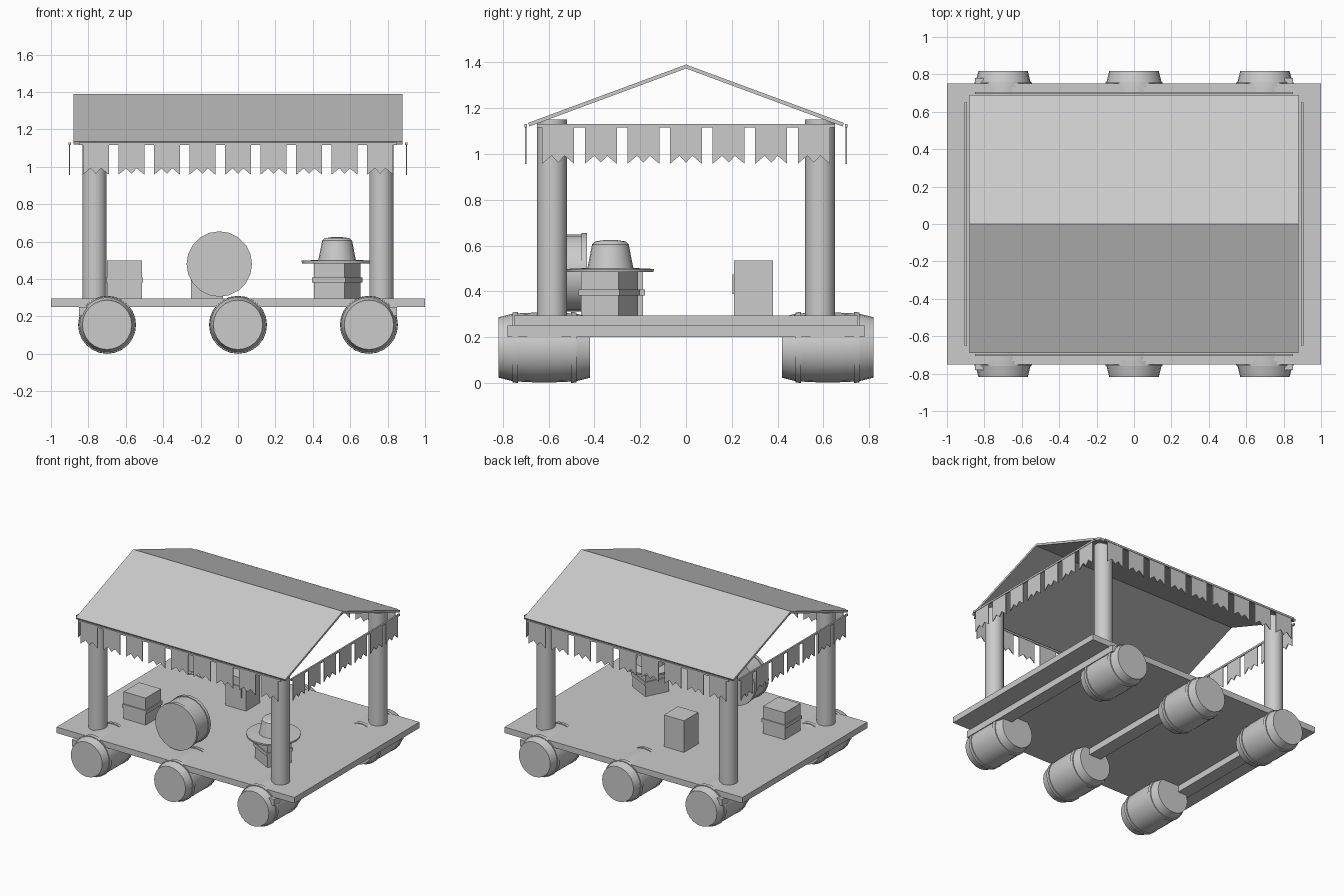
import bpy, bmesh, math
from mathutils import Matrix, Vector

if "Cube" in bpy.data.objects:
    bpy.data.objects.remove(bpy.data.objects["Cube"])

mat = bpy.data.materials.new("plain grey")
mat.diffuse_color = (0.6, 0.6, 0.6, 1)
mat.use_nodes = True
mat.node_tree.nodes["Principled BSDF"].inputs["Base Color"].default_value = mat.diffuse_color


def finish(name, bm, matrix=None, smooth=False):
    if matrix is not None:
        bmesh.ops.transform(bm, matrix=matrix, verts=bm.verts)
    bmesh.ops.recalc_face_normals(bm, faces=bm.faces)
    me = bpy.data.meshes.new(name)
    bm.to_mesh(me)
    bm.free()
    me.materials.append(mat)
    ob = bpy.data.objects.new(name, me)
    bpy.context.collection.objects.link(ob)
    if smooth:
        bpy.ops.object.select_all(action='DESELECT')
        ob.select_set(True)
        bpy.context.view_layer.objects.active = ob
        bpy.ops.object.shade_smooth_by_angle(angle=math.radians(30))
    return ob


def add_box(bm, c, s):
    m = Matrix.Translation(c) @ Matrix.Diagonal((*s, 1))
    bmesh.ops.create_cube(bm, size=1, matrix=m)


def box(name, c, s, matrix=None):
    bm = bmesh.new()
    add_box(bm, c, s)
    return finish(name, bm, matrix)


def lathe(name, profile, n, matrix, smooth=True):
    """Revolve (radius, height) points around z, capping both ends."""
    bm = bmesh.new()
    rings = []
    for r, h in profile:
        rings.append([bm.verts.new((r * math.cos(2 * math.pi * i / n),
                                    r * math.sin(2 * math.pi * i / n), h)) for i in range(n)])
    for a, b in zip(rings, rings[1:]):
        for i in range(n):
            j = (i + 1) % n
            bm.faces.new((a[i], a[j], b[j], b[i]))
    bm.faces.new(rings[0])
    bm.faces.new(rings[-1])
    return finish(name, bm, matrix, smooth)


ALONG_Y = Matrix.Rotation(-math.pi / 2, 4, 'X')

# deck and the three cross beams beneath it
box("deck", (0, 0, 0.2725), (2, 1.5, 0.045))
for x in (-0.8, 0, 0.8):
    box("cross_beam", (x, 0, 0.226), (0.1, 1.56, 0.05))

# barrels used as wheels, with hoops
half = [(0.132, 0.2), (0.147, 0.14), (0.153, 0.14), (0.155, 0.115), (0.149, 0.115), (0.152, 0.05)]
barrel = [(r, -h) for r, h in half] + half[::-1]
for x in (-0.7, 0, 0.7):
    for y in (-0.618, 0.618):
        lathe("barrel_wheel", barrel, 24, Matrix.Translation((x, y, 0.155)) @ ALONG_Y)

# corner posts
for x in (-0.767, 0.767):
    for y in (-0.585, 0.585):
        lathe("roof_post", [(0.065, 0.29), (0.065, 1.15)], 20, Matrix.Translation((x, y, 0)))

# pitched roof sheet, open at the gables
bm = bmesh.new()
pts = [(-0.69, 1.135), (0, 1.39), (0.69, 1.135), (0.683, 1.12), (0, 1.373), (-0.683, 1.12)]
L = [bm.verts.new((-0.88, y, z)) for y, z in pts]
R = [bm.verts.new((0.88, y, z)) for y, z in pts]
for i in range(6):
    j = (i + 1) % 6
    bm.faces.new((L[i], L[j], R[j], R[i]))
for s in (L, R):
    bm.faces.new((s[0], s[1], s[4], s[5]))
    bm.faces.new((s[1], s[2], s[3], s[4]))
finish("roof", bm)


# bunting: a cord with zigzag-ended flags
def bunting(name, count, pitch, length, matrix):
    bm = bmesh.new()
    add_box(bm, (0, 0, 1.123), (length, 0.012, 0.014))
    w = 0.07
    shape = [(-w, 1.12), (-w, 0.957), (-w * 0.4, 0.992), (0, 0.962), (w * 0.4, 0.992), (w, 0.957), (w, 1.12)]
    for k in range(count):
        cx = (k - (count - 1) / 2) * pitch
        f = bm.faces.new([bm.verts.new((cx + x, -0.003, z)) for x, z in shape])
        ext = bmesh.ops.extrude_face_region(bm, geom=[f], use_keep_orig=True)
        vs = [v for v in ext["geom"] if isinstance(v, bmesh.types.BMVert)]
        bmesh.ops.translate(bm, verts=vs, vec=Vector((0, 0.006, 0)))
    finish(name, bm, matrix)


for s in (-1, 1):
    bunting("long_bunting", 9, 0.19, 1.70, Matrix.Translation((0, s * 0.70, 0)))
    bunting("side_bunting", 7, 0.186, 1.30,
            Matrix.Translation((s * 0.90, 0, 0)) @ Matrix.Rotation(math.pi / 2, 4, 'Z'))


# small crates with a band round the middle
def crate(name, x, y, h, angle):
    m = Matrix.Translation((x, y, 0.295)) @ Matrix.Rotation(math.radians(angle), 4, 'Z')
    box(name, (0, 0, h / 2), (0.185, 0.185, h), m)
    box(name + "_band", (0, 0, 0.1), (0.2, 0.2, 0.026), m)


crate("left_crate", -0.607, -0.28, 0.205, 0)
crate("hat_crate", 0.53, -0.335, 0.195, -27)

# tall box with a front plate
box("tall_box", (-0.165, 0.295, 0.415), (0.17, 0.17, 0.24))
box("tall_box_plate", (-0.165, 0.207, 0.43), (0.1, 0.008, 0.085))

# hat lying on the crate
hat = [(0.1, 0.485), (0.188, 0.484), (0.19, 0.498), (0.1, 0.502), (0.08, 0.605), (0.066, 0.618), (0.02, 0.625)]
lathe("hat", hat, 20, Matrix.Translation((0.53, -0.33, 0)))

# drum standing on its edge
drum = [(0.175, -0.085), (0.175, -0.06), (0.169, -0.06), (0.169, 0.06), (0.175, 0.06), (0.175, 0.085)]
lathe("drum", drum, 20, Matrix.Translation((-0.1, -0.517, 0.48)) @ ALONG_Y)
